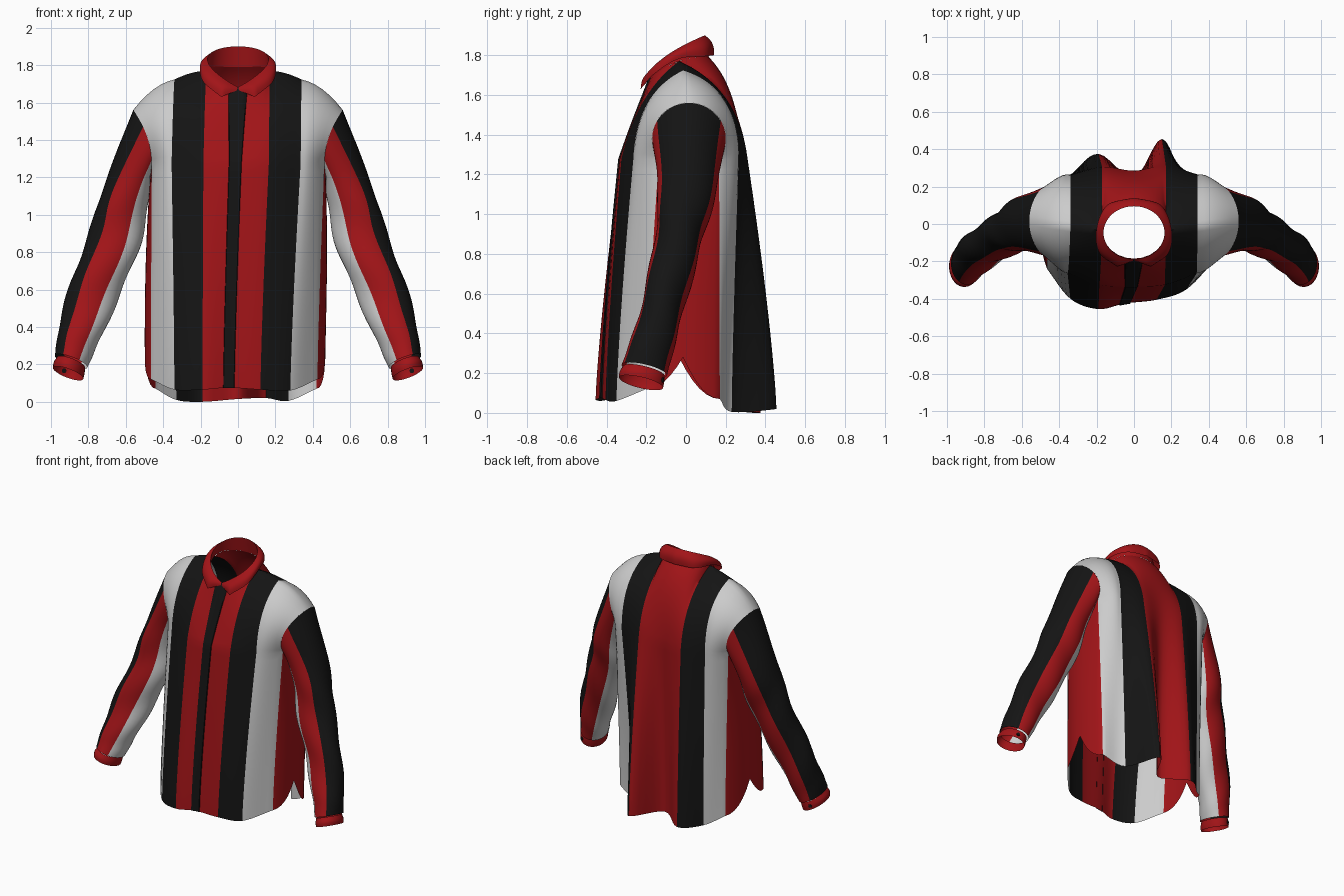
import bpy, bmesh
from math import sin, cos, radians, pi
from mathutils import Vector as V

if "Cube" in bpy.data.objects:
    bpy.data.objects.remove(bpy.data.objects["Cube"])

RED, BLACK, WHITE = 0, 1, 2
mats = []
for name, col in (("red", (.36, .007, .009)), ("black", (.007, .007, .007)), ("white", (.7, .7, .7))):
    m = bpy.data.materials.new(name)
    m.diffuse_color = (*col, 1)
    m.use_nodes = True
    m.node_tree.nodes["Principled BSDF"].inputs["Base Color"].default_value = m.diffuse_color
    mats.append(m)


def spline(pts, t):
    """Catmull-Rom through pts, t runs 0..len-1"""
    n = len(pts) - 1
    i = min(int(t), n - 1)
    f = t - i
    b, c = V(pts[i]), V(pts[i + 1])
    a = V(pts[i - 1]) if i > 0 else b * 2 - c
    d = V(pts[i + 2]) if i + 2 <= n else c * 2 - b
    return b + .5 * f * (c - a + f * (2 * a - 5 * b + 4 * c - d + f * (3 * (b - c) + d - a)))


def grid(bm, fn, us, vs, color):
    """Surface patch from fn(u, v), coloured by color(u)"""
    rows = [[bm.verts.new(fn(u, v)) for u in us] for v in vs]
    for r0, r1 in zip(rows, rows[1:]):
        for i in range(len(us) - 1):
            f = bm.faces.new((r0[i], r0[i + 1], r1[i + 1], r1[i]))
            f.material_index = color((us[i] + us[i + 1]) / 2)


def finish(bm, name):
    bmesh.ops.remove_doubles(bm, verts=bm.verts, dist=.0004)
    bmesh.ops.recalc_face_normals(bm, faces=bm.faces)
    me = bpy.data.meshes.new(name)
    bm.to_mesh(me)
    bm.free()
    for m in mats:
        me.materials.append(m)
    ob = bpy.data.objects.new(name, me)
    bpy.context.collection.objects.link(ob)
    bpy.ops.object.select_all(action='DESELECT')
    ob.select_set(True)
    bpy.context.view_layer.objects.active = ob
    bpy.ops.object.shade_smooth_by_angle(angle=radians(60))
    return ob


def span(a, b, n):
    return [a + (b - a) * i / n for i in range(n + 1)]


# Key curves: hem and chest at stripe boundaries s = -3..3, armhole, neckline
HEM = {1: [(-.465, -.24, .12), (-.34, -.40, .065), (-.19, -.455, .065), (-.05, -.425, .075),
           (.12, -.405, .065), (.28, -.35, .06), (.425, -.2, .12)],
       -1: [(-.44, .17, .07), (-.33, .27, .01), (-.19, .375, 0), (0, .25, .015),
            (.15, .455, .02), (.27, .23, .005), (.42, .17, .07)]}
CHEST = {1: [(-.355, -.265, 1.277), (-.185, -.325, 1.277), (-.015, -.335, 1.277),
             (.165, -.325, 1.277), (.335, -.265, 1.277)],
         -1: [(-.34, .265, 1.277), (-.17, .305, 1.277), (0, .285, 1.277),
              (.17, .31, 1.277), (.34, .265, 1.277)]}


def armhole(sx, deg):
    c, s = cos(radians(deg)), sin(radians(deg))
    return V((sx * (.475 + .045 * c + .04 * c * c), .015 - .185 * s, 1.38 + .18 * c))


def neck(phi):
    c = cos(phi)
    return V((.17 * sin(phi), -.035 - .15 * c, 1.77 - .055 * c - .035 * c * c))


def upper(side, s, v):
    """Chest line to shoulder seam or neckline; side 1 front, -1 back"""
    a, sg = abs(s), (1 if s >= 0 else -1)
    if a > 2:
        r = a - 2
        p = upper(side, 2 * sg, v).lerp(armhole(sg, side * 125 * (1 - v)), r)
        return p + V((0, -side * .03 * (1 - v), .03 * v)) * 4 * r * (1 - r)
    p0 = spline(CHEST[side], s + 2)
    if a <= 1:
        top = neck(a * pi / 2 if side > 0 else pi - a * pi / 2)
    else:
        x = .17 + .17 * (a - 1)
        r = (x - .17) / .39
        top = V((x, -.035 + .02 * (a - 1), 1.77 - .21 * r ** 1.8))
    top.x *= sg
    k = min(a, 1)
    cy, cz = (-.26 + .01 * k, 1.48 + .13 * k) if side > 0 else (.265, 1.64)
    ctrl = V(((p0.x + top.x) / 2, cy, cz))
    return p0 * (1 - v) ** 2 + ctrl * 2 * v * (1 - v) + top * v * v


def drop(h, c, v):
    w = v ** 1.3
    return V((h.x + (c.x - h.x) * w, h.y + (c.y - h.y) * w, h.z + (c.z - h.z) * v))


def panel(side, s, v):
    """v 0..1 hem to chest, 1..2 chest to shoulder"""
    if v > 1:
        return upper(side, s, v - 1)
    return drop(spline(HEM[side], s + 3), upper(side, s, 0), v)


def gusset(sx, q, v):
    """Side panel below the sleeve with the curved side notch"""
    a, b = V(HEM[1][3 + 3 * sx]), V(HEM[-1][3 + 3 * sx])
    h = a.lerp(b, (q + 1) / 2)
    ze = a.z if q < 0 else b.z
    h.z = ze + (.28 - ze) * (1 - abs(q)) ** 2
    p = drop(h, armhole(sx, 180 + 55 * q), v)
    p.x += sx * .045 * (1 - q * q) * (1 - v * v)
    return p


def stripe(s):
    return (RED, BLACK, WHITE)[min(2, int(abs(s)))]


# Body: front, back and both side panels
LOW, ALL = span(0, 1, 24), span(0, 1, 24) + span(1, 2, 18)[1:]
bm = bmesh.new()
for side in (1, -1):
    grid(bm, lambda s, v: panel(side, s, v), [i / 6 for i in range(-18, 19)], ALL, stripe)
for sx in (1, -1):
    grid(bm, lambda q, v: gusset(sx, q, v), span(-1, 1, 12), LOW, lambda q: RED)
finish(bm, "shirt_body")

# Button placket: raised black strip down the front
bm = bmesh.new()
grid(bm, lambda s, v: panel(1, s, v) + V((0, -.006 if abs(s) < .19 else .002, 0)),
     [-.2, -.18, -.09, 0, .09, .18, .2], ALL, lambda s: BLACK)
finish(bm, "button_placket")

# Sleeves: armhole, then centre, half width, half depth down to the wrist
RINGS = [((.60, 0, 1.10), .13, .145), ((.66, -.04, .87), .14, .12), ((.765, -.10, .60), .135, .108),
         ((.85, -.165, .36), .115, .11), ((.892, -.21, .215), .092, .118)]
CUFF = [((.893, -.212, .21), .08, .108), ((.903, -.222, .18), .088, .116), ((.908, -.226, .152), .086, .114)]


def ring_point(ring, deg, sx):
    c, a, b = ring
    t = radians(deg)
    p = V(c) + V((.94, 0, .33)) * a * cos(t) + V((0, -.97, .22)) * b * sin(t)
    p.x *= sx
    return p


def sleeve(sx, deg, t):
    pts = [armhole(sx, deg)] + [ring_point(r, deg, sx) for r in RINGS]
    p = spline(pts, t)
    # soft creases, fading at both ends
    k = .007 * sin(pi * t / 5) * sin(4.2 * t + 2 * radians(deg))
    return p + V((sx * k * cos(radians(deg)), -k * sin(radians(deg)), 0))


def sleeve_color(deg):
    d = abs(deg)
    return BLACK if d < 60 else RED if d < 120 else WHITE


ANG = list(range(-180, 181, 10))
for sx, label in ((1, "right"), (-1, "left")):
    bm = bmesh.new()
    grid(bm, lambda d, t: sleeve(sx, d, t), ANG, span(0, 5, 40), sleeve_color)
    finish(bm, "sleeve_" + label)
    bm = bmesh.new()
    grid(bm, lambda d, t: spline([ring_point(r, d, sx) for r in CUFF], t), ANG, span(0, 2, 6), lambda d: RED)
    finish(bm, "cuff_" + label)
    # Cuff button on the back of the wrist
    bm = bmesh.new()
    bmesh.ops.create_cone(bm, cap_ends=True, segments=16, radius1=.013, radius2=.011, depth=.01)
    for f in bm.faces:
        f.material_index = BLACK
    ob = finish(bm, "cuff_button_" + label)
    ob.location = ring_point(CUFF[1], -70, sx)
    ob.rotation_euler = V((sx * .35, 1, .1)).to_track_quat('Z', 'Y').to_euler()

# Collar: stand rising from the neckline, rolled over into a pointed leaf
LEAF_T = [0, 25, 60, 90, 135, 180]
LEAF = [(.005, -.197, 1.665), (.09, -.228, 1.63), (.185, -.155, 1.71), (.2, -.035, 1.782),
        (.145, .1, 1.795), (0, .14, 1.8)]


def leaf(deg):
    i = max(j for j in range(5) if LEAF_T[j] <= deg)
    f = (deg - LEAF_T[i]) / (LEAF_T[i + 1] - LEAF_T[i])
    if i == 0:
        return V(LEAF[0]).lerp(V(LEAF[1]), f)
    return spline(LEAF[1:], i - 1 + f)


def collar(sx, deg, t):
    phi = radians(deg)
    k = (1 - cos(phi)) / 2
    top = V((.163 * sin(phi), -.188 + .283 * k, 1.683 + .217 * k ** .55))
    low = leaf(deg)
    if t <= 1:
        p = neck(phi).lerp(top, t)
    else:
        p = top.lerp(low, t - 1)
        out = V((sin(phi), -cos(phi), .5)) * .016 * sin(pi * (t - 1)) * min(1, deg / 20)
        p += out
    p.x *= sx
    return p


bm = bmesh.new()
for sx in (1, -1):
    grid(bm, lambda d, t: collar(sx, d, t), list(range(0, 181, 5)), span(0, 1, 5) + span(1, 2, 7)[1:], lambda d: RED)
finish(bm, "collar")
